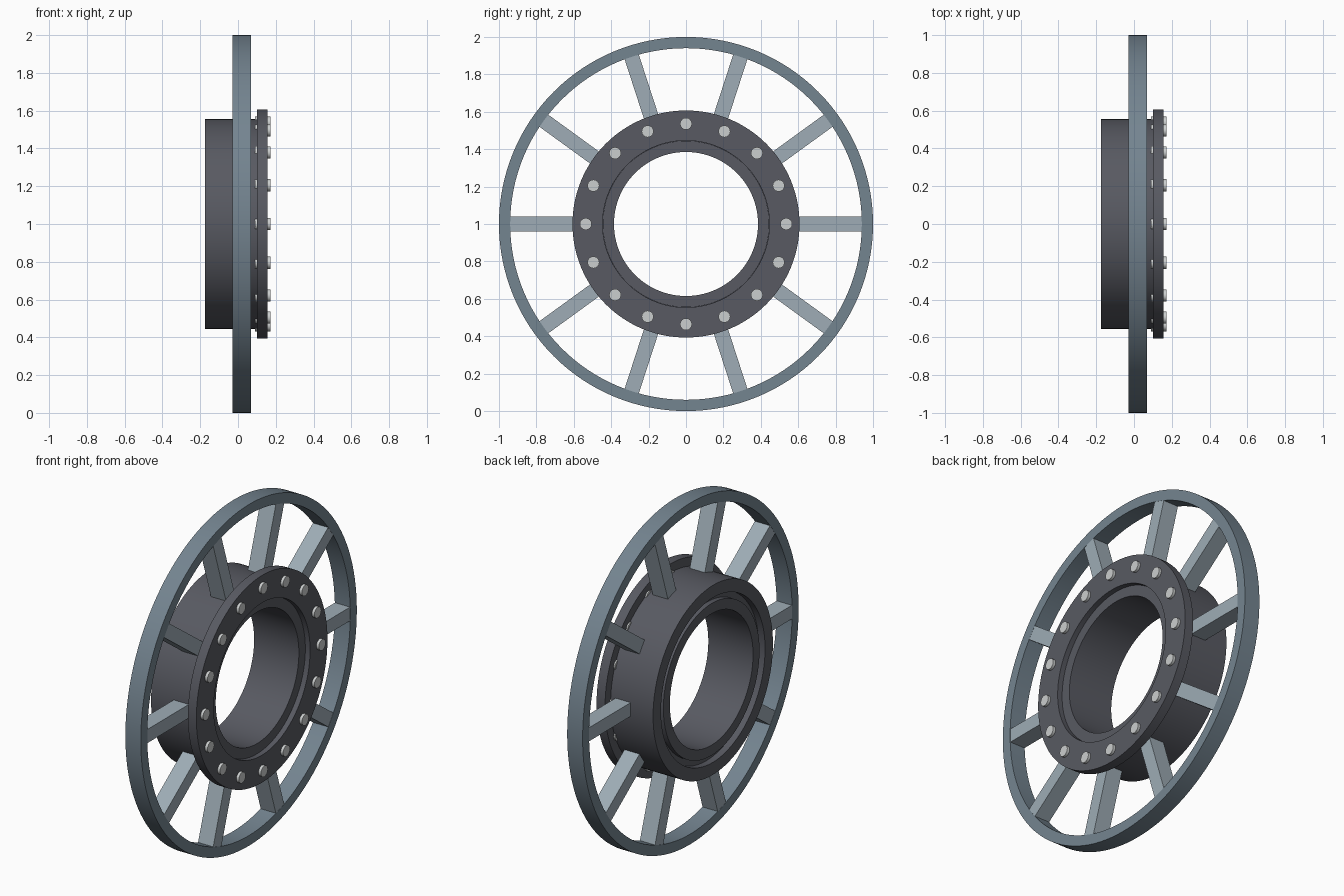
import bpy, bmesh, math
from mathutils import Matrix, Vector

if "Cube" in bpy.data.objects:
    bpy.data.objects.remove(bpy.data.objects["Cube"])

CENTRE = Vector((0, 0, 1))


def material(name, rgb):
    m = bpy.data.materials.new(name)
    m.diffuse_color = (*rgb, 1)
    m.use_nodes = True
    m.node_tree.nodes["Principled BSDF"].inputs["Base Color"].default_value = m.diffuse_color
    return m


HUB = material("dark_grey", (0.098, 0.102, 0.122))
RIM = material("slate_blue", (0.175, 0.232, 0.28))
SPOKE = material("pale_blue_grey", (0.342, 0.413, 0.465))
BOLT = material("light_metal", (0.60, 0.62, 0.62))


def finish(bm, name, mat, smooth=True):
    bmesh.ops.recalc_face_normals(bm, faces=bm.faces)
    me = bpy.data.meshes.new(name)
    bm.to_mesh(me)
    bm.free()
    me.materials.append(mat)
    ob = bpy.data.objects.new(name, me)
    ob.location = CENTRE
    bpy.context.collection.objects.link(ob)
    if smooth:
        bpy.ops.object.select_all(action='DESELECT')
        ob.select_set(True)
        bpy.context.view_layer.objects.active = ob
        bpy.ops.object.shade_smooth_by_angle(angle=math.radians(30))
    return ob


def lathe(name, profile, mat, steps=128):
    """Turn a closed (x, radius) outline around the x axis."""
    bm = bmesh.new()
    rings = []
    for i in range(steps):
        a = 2 * math.pi * i / steps
        rings.append([bm.verts.new((x, r * math.cos(a), r * math.sin(a)))
                      for x, r in profile])
    n = len(profile)
    for i in range(steps):
        a, b = rings[i], rings[(i + 1) % steps]
        for j in range(n):
            k = (j + 1) % n
            bm.faces.new((a[j], a[k], b[k], b[j]))
    return finish(bm, name, mat)


# Outer rim
lathe("outer_rim", [(-0.03, 0.94), (-0.03, 1.0), (0.07, 1.0), (0.07, 0.94)], RIM)

# Hub barrel with a groove in the back and a recessed sleeve inside
lathe("hub_barrel", [
    (-0.175, 0.555), (0.102, 0.555), (0.102, 0.445), (0.125, 0.445),
    (0.125, 0.385), (-0.165, 0.385), (-0.165, 0.445), (-0.135, 0.445),
    (-0.135, 0.482), (-0.175, 0.482)], HUB)

# Bolted flange
lathe("flange", [(0.10, 0.446), (0.10, 0.607), (0.155, 0.607), (0.155, 0.446)], HUB)

# Ten spokes between hub and rim
bm = bmesh.new()
R0, R1 = 0.54, 0.95
for i in range(10):
    mat = (Matrix.Rotation(i * math.tau / 10, 4, 'X')
           @ Matrix.Translation((0.02, (R0 + R1) / 2, 0))
           @ Matrix.Diagonal((0.098, R1 - R0, 0.08, 1)))
    bmesh.ops.create_cube(bm, size=1, matrix=mat)
finish(bm, "spokes", SPOKE, smooth=False)

# Sixteen bolts through the flange
bm = bmesh.new()
for i in range(16):
    mat = (Matrix.Rotation(i * math.tau / 16, 4, 'X')
           @ Matrix.Translation((0.131, 0.536, 0))
           @ Matrix.Rotation(math.pi / 2, 4, 'Y'))
    bmesh.ops.create_cone(bm, cap_ends=True, segments=16, radius1=0.032,
                          radius2=0.032, depth=0.08, matrix=mat)
finish(bm, "bolts", BOLT)
